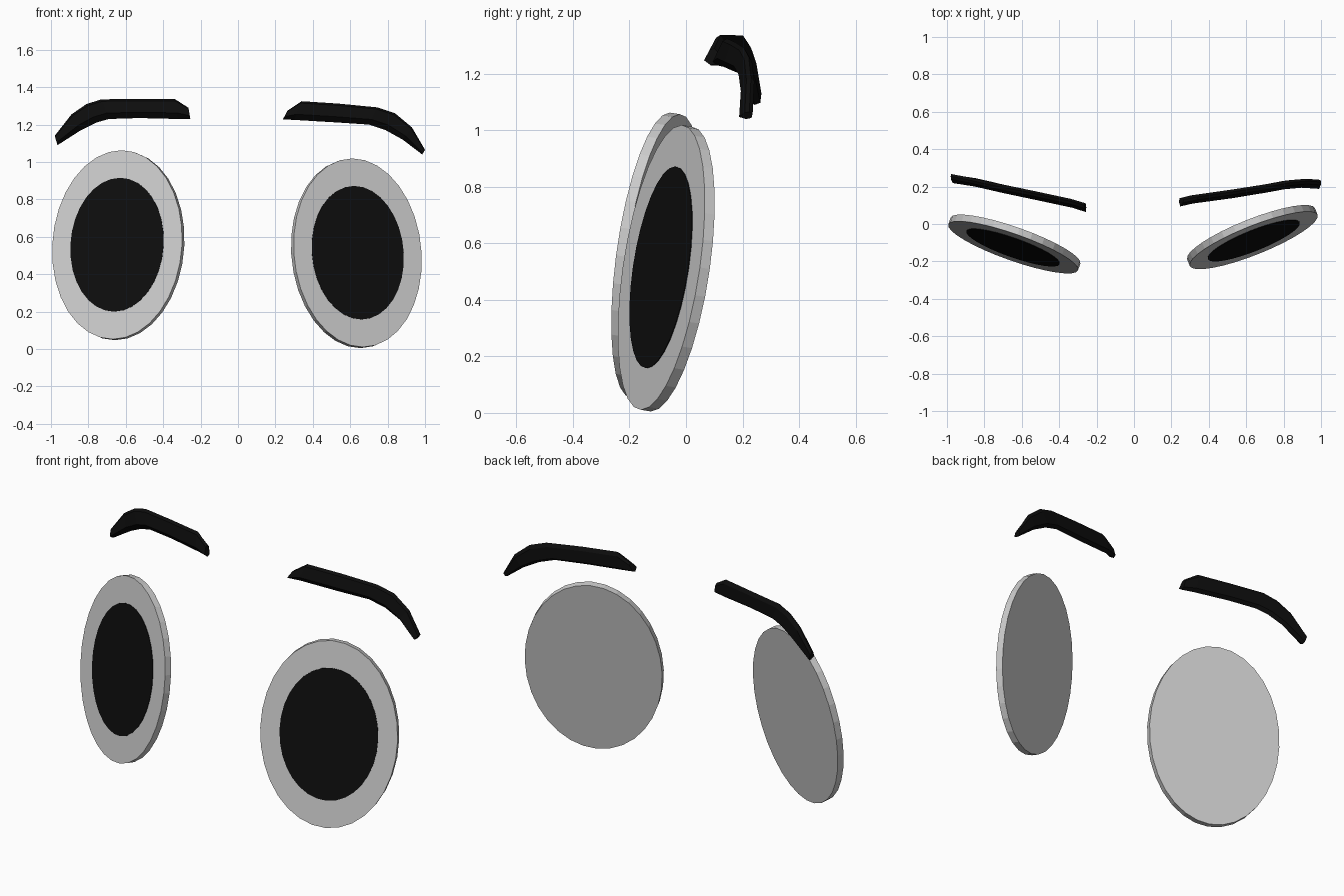
import bpy, bmesh
from math import radians
from mathutils import Vector, Euler

if "Cube" in bpy.data.objects:
    bpy.data.objects.remove(bpy.data.objects["Cube"])

black = bpy.data.materials.new("black")
black.diffuse_color = (0.004, 0.004, 0.004, 1)
black.use_nodes = True
black.node_tree.nodes["Principled BSDF"].inputs["Base Color"].default_value = black.diffuse_color


def finish(bm, name, mat=None):
    bmesh.ops.recalc_face_normals(bm, faces=bm.faces)
    me = bpy.data.meshes.new(name)
    bm.to_mesh(me)
    bm.free()
    ob = bpy.data.objects.new(name, me)
    bpy.context.collection.objects.link(ob)
    if mat:
        me.materials.append(mat)
    return ob


def disc(name, centre, rot, a, b, thick, mat=None):
    """Flat elliptical disc facing -y, then tilted by rot."""
    bm = bmesh.new()
    bmesh.ops.create_cone(bm, cap_ends=True, segments=32,
                          radius1=1, radius2=1, depth=1)
    for v in bm.verts:
        v.co = Vector((v.co.x * a, v.co.z * thick, v.co.y * b))
    ob = finish(bm, name, mat)
    ob.location = centre
    ob.rotation_euler = rot


def eye(side, centre, tilt, yaw):
    rot = Euler((radians(-tilt), 0, radians(yaw)))
    centre = Vector(centre)
    disc(side + "_eye_white", centre, rot, 0.368, 0.51, 0.038)
    # pupil sits just proud of the front face
    offset = Vector((0, -0.019, 0))
    offset.rotate(rot)
    disc(side + "_pupil", centre + offset, rot, 0.264, 0.361, 0.006, black)


def eyebrow(name, stations):
    """Loft a bevelled, back-leaning section along (top x, top z, bottom x, bottom z, y)."""
    section = [(0.0, 0.0), (-0.024, 0.3), (-0.004, 0.9),
               (0.012, 1.0), (0.024, 0.8), (0.02, 0.15)]
    bm = bmesh.new()
    rings = []
    for tx, tz, bx, bz, y in stations:
        rings.append([bm.verts.new((bx + (tx - bx) * t, y + dy, bz + (tz - bz) * t))
                      for dy, t in section])
    n = len(section)
    for r, s in zip(rings, rings[1:]):
        for i in range(n):
            j = (i + 1) % n
            bm.faces.new((r[i], r[j], s[j], s[i]))
    bm.faces.new(rings[0])
    bm.faces.new(rings[-1])
    finish(bm, name, black)


# Eyes
eye("left", (-0.64, -0.107, 0.555), 8, -19.5)
eye("right", (0.633, -0.07, 0.512), 8.7, 21.8)

# Eyebrows, from the inner end outwards
eyebrow("left_eyebrow", [
    (-0.265, 1.29, -0.255, 1.23, 0.088),
    (-0.34, 1.338, -0.32, 1.23, 0.11),
    (-0.55, 1.337, -0.53, 1.235, 0.155),
    (-0.73, 1.335, -0.69, 1.23, 0.19),
    (-0.81, 1.31, -0.76, 1.21, 0.207),
    (-0.89, 1.255, -0.84, 1.17, 0.225),
    (-0.98, 1.14, -0.965, 1.09, 0.243),
])
eyebrow("right_eyebrow", [
    (0.265, 1.275, 0.24, 1.228, 0.118),
    (0.34, 1.325, 0.30, 1.225, 0.133),
    (0.54, 1.312, 0.52, 1.212, 0.162),
    (0.745, 1.292, 0.70, 1.2, 0.193),
    (0.84, 1.26, 0.79, 1.17, 0.21),
    (0.93, 1.185, 0.88, 1.12, 0.218),
    (1.0, 1.065, 0.985, 1.04, 0.212),
])
